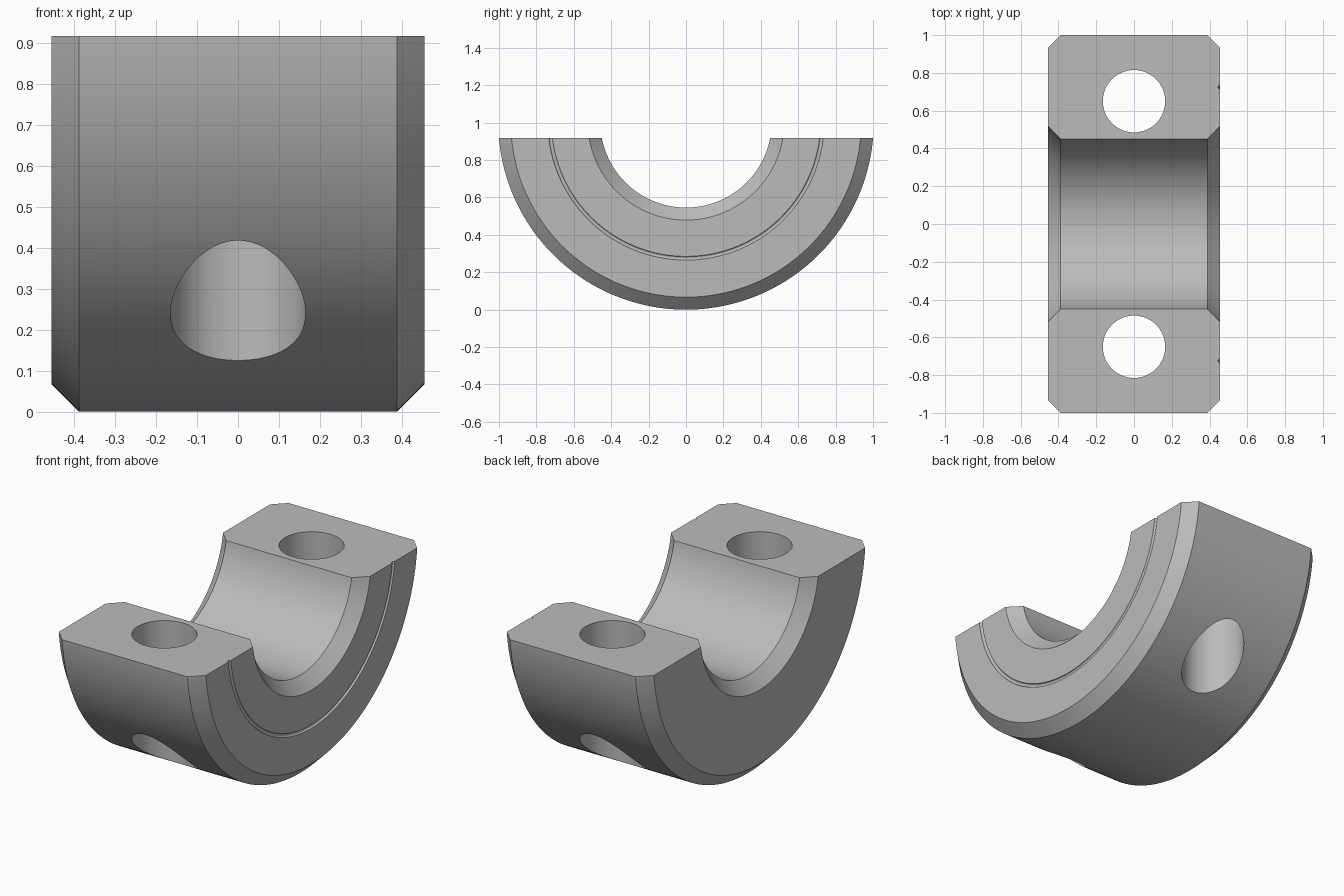
import bpy, bmesh, math
from mathutils import Vector

cube = bpy.data.objects.get("Cube")
if cube:
    bpy.data.objects.remove(cube, do_unlink=True)

OUTER, BORE, CHAMFER = 1.004, 0.458, 0.067
HALF_WIDTH, TOP = 0.455, 0.917
HOLE_Y, HOLE_R = 0.65, 0.165
GROOVE_R, GROOVE_SIZE = 0.729, 0.01

steel = bpy.data.materials.new("plain grey")
steel.use_nodes = True
grey = (0.5, 0.5, 0.5, 1)
steel.diffuse_color = grey
steel.node_tree.nodes["Principled BSDF"].inputs["Base Color"].default_value = grey


def add_object(name, bm):
    mesh = bpy.data.meshes.new(name)
    bm.to_mesh(mesh)
    bm.free()
    mesh.materials.append(steel)
    obj = bpy.data.objects.new(name, mesh)
    bpy.context.collection.objects.link(obj)
    return obj


# Cross-section as (x, radius): chamfered block with a small round groove on the left face
w, flat = HALF_WIDTH, HALF_WIDTH - CHAMFER
groove = []
for i in range(7):
    a = math.pi * i / 6
    groove.append((w - GROOVE_SIZE * math.sin(a), GROOVE_R - GROOVE_SIZE * math.cos(a)))
profile = [(-flat, BORE), (flat, BORE), (w, BORE + CHAMFER), *groove,
           (w, OUTER - CHAMFER), (flat, OUTER), (-flat, OUTER),
           (-w, OUTER - CHAMFER), (-w, BORE + CHAMFER)]

# Full ring swept about the x axis
bm = bmesh.new()
centre = Vector((0, 0, OUTER))
verts = [bm.verts.new((x, 0, OUTER - r)) for x, r in profile]
edges = [bm.edges.new((v, verts[(i + 1) % len(verts)])) for i, v in enumerate(verts)]
bmesh.ops.spin(bm, geom=verts + edges, cent=centre, axis=(1, 0, 0),
               angle=2 * math.pi, steps=180)
bmesh.ops.remove_doubles(bm, verts=bm.verts, dist=1e-4)

# Keep the lower half and cap the two flat joint faces
cut = bmesh.ops.bisect_plane(bm, geom=bm.verts[:] + bm.edges[:] + bm.faces[:],
                             plane_co=(0, 0, TOP), plane_no=(0, 0, 1), clear_outer=True)
rim = [e for e in cut["geom_cut"] if isinstance(e, bmesh.types.BMEdge)]
bmesh.ops.holes_fill(bm, edges=rim, sides=0)
bmesh.ops.recalc_face_normals(bm, faces=bm.faces)
collar = add_object("half_collar", bm)

# Vertical bolt holes
for side, name in ((-1, "front"), (1, "back")):
    bm = bmesh.new()
    bmesh.ops.create_cone(bm, cap_ends=True, segments=64, radius1=HOLE_R,
                          radius2=HOLE_R, depth=3)
    bmesh.ops.translate(bm, verts=bm.verts, vec=(0, side * HOLE_Y, TOP / 2))
    cutter = add_object(name + "_hole_cutter", bm)
    cutter.hide_render = True
    mod = collar.modifiers.new(name + "_hole", 'BOOLEAN')
    mod.operation, mod.solver, mod.object = 'DIFFERENCE', 'EXACT', cutter
    bpy.ops.object.select_all(action='DESELECT')
    bpy.context.view_layer.objects.active = collar
    collar.select_set(True)
    bpy.ops.object.modifier_apply(modifier=mod.name)
    bpy.data.objects.remove(cutter, do_unlink=True)

bpy.ops.object.shade_smooth_by_angle(angle=math.radians(25))
